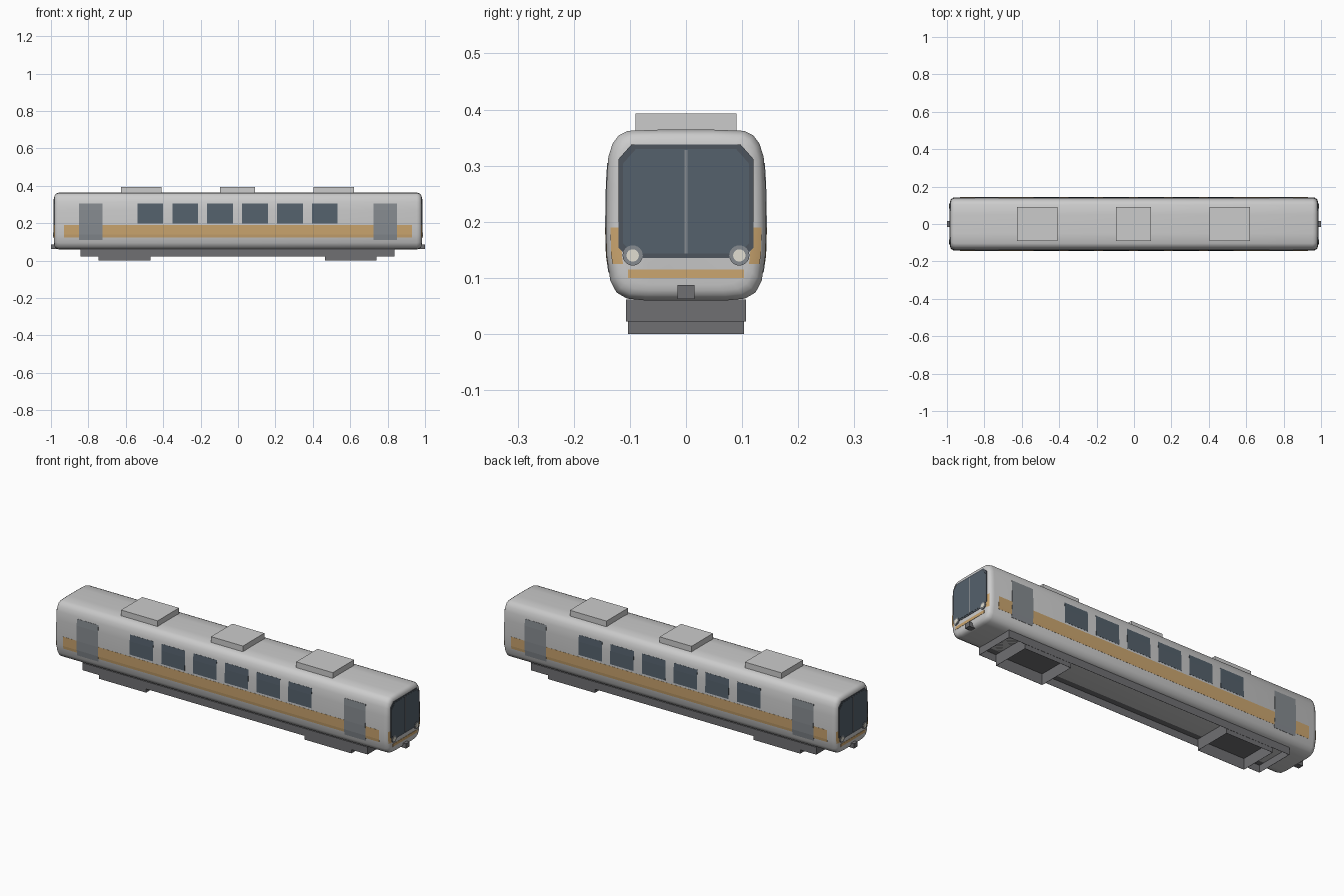
import bpy, bmesh, math

if "Cube" in bpy.data.objects:
    bpy.data.objects.remove(bpy.data.objects["Cube"])


def mat(name, c):
    m = bpy.data.materials.new(name)
    m.diffuse_color = (*c, 1)
    m.use_nodes = True
    m.node_tree.nodes["Principled BSDF"].inputs["Base Color"].default_value = m.diffuse_color
    return m


GLASS = mat("glass", (0.09, 0.12, 0.15))
FRAME = mat("frame", (0.075, 0.09, 0.11))
ORANGE = mat("orange", (0.6, 0.38, 0.16))
DOOR = mat("door_grey", (0.24, 0.26, 0.28))
DARK = mat("dark_grey", (0.16, 0.16, 0.17))
LAMP = mat("lamp", (0.75, 0.73, 0.64))


def finish(name, bm, material=None, smooth=False):
    bmesh.ops.recalc_face_normals(bm, faces=bm.faces)
    me = bpy.data.meshes.new(name)
    bm.to_mesh(me)
    bm.free()
    ob = bpy.data.objects.new(name, me)
    bpy.context.collection.objects.link(ob)
    if material:
        me.materials.append(material)
    if smooth:
        bpy.ops.object.select_all(action='DESELECT')
        ob.select_set(True)
        bpy.context.view_layer.objects.active = ob
        bpy.ops.object.shade_smooth_by_angle(angle=math.radians(35))
    return ob


def loft(name, rings, material=None, smooth=False, caps=True, closed=True):
    bm = bmesh.new()
    vs = [[bm.verts.new(p) for p in r] for r in rings]
    n = len(vs[0])
    for a, b in zip(vs, vs[1:]):
        for i in range(n if closed else n - 1):
            j = (i + 1) % n
            bm.faces.new((a[i], a[j], b[j], b[i]))
    if caps:
        bm.faces.new(vs[0])
        bm.faces.new(vs[-1])
    return finish(name, bm, material, smooth)


def prism(name, yz, x0, x1, material=None, smooth=False):
    return loft(name, [[(x, y, z) for y, z in yz] for x in (x0, x1)], material, smooth)


def box(name, x0, x1, y0, y1, z0, z1, material=None):
    return prism(name, [(y0, z0), (y1, z0), (y1, z1), (y0, z1)], x0, x1, material)


# Skirt: thin-walled box, open underneath
def open_box(name, x0, x1, y, z0, z1, material, t=0.001):
    def rect(i, z):
        return [(x0 + i, -y + i, z), (x1 - i, -y + i, z), (x1 - i, y - i, z), (x0 + i, y - i, z)]
    loft(name, [rect(0, z1), rect(0, z0), rect(t, z0), rect(t, z1 - t)], material)


# Body cross-section (half) and rounded ends (x, inset)
HALF = [(0.075, 0.06), (0.105, 0.063), (0.124, 0.074), (0.135, 0.095), (0.1415, 0.14),
        (0.143, 0.19), (0.1415, 0.27), (0.1385, 0.315), (0.131, 0.339), (0.12, 0.354),
        (0.104, 0.362), (0.05, 0.364)]
PROFILE = HALF + [(-y, z) for y, z in reversed(HALF)]
ENDS = [(0.955, 0), (0.968, 0.003), (0.977, 0.009), (0.981, 0.018), (0.983, 0.028)]
ZC = 0.2125


def ring(x, d):
    ky, kz = 1 - d / 0.143, 1 - d / 0.1525
    return [(x, y * ky, ZC + (z - ZC) * kz) for y, z in PROFILE]


loft("car_body", [ring(-x, d) for x, d in reversed(ENDS)] + [ring(x, d) for x, d in ENDS],
     smooth=True)


def side_y(z):
    for (y0, z0), (y1, z1) in zip(HALF, HALF[1:]):
        if z0 <= z <= z1:
            return y0 + (y1 - y0) * (z - z0) / (z1 - z0)


def heights(z0, z1):
    return [z0] + [z for _, z in HALF if z0 < z < z1] + [z1]


# Thin panel following the curved side
def side_panel(name, s, x0, x1, z0, z1, material, off=0.0007):
    zs = heights(z0, z1)
    yz = [(s * (side_y(z) + off), z) for z in zs]
    yz += [(s * (side_y(z) - 0.003), z) for z in reversed(zs)]
    prism(name, yz, x0, x1, material)


for s in (-1, 1):
    side_panel("side_stripe", s, -0.93, 0.93, 0.125, 0.19, ORANGE)
    for i in range(6):
        c = -0.469 + i * 0.1866
        side_panel("side_window", s, c - 0.069, c + 0.069, 0.2, 0.305, GLASS)
    for c in (-0.787, 0.787):
        side_panel("side_door", s, c - 0.063, c + 0.063, 0.11, 0.305, DOOR, 0.0013)


def disc(name, x, y, z, r, depth, material):
    pts = [(y + r * math.cos(a * math.tau / 24), z + r * math.sin(a * math.tau / 24))
           for a in range(24)]
    prism(name, pts, x - depth / 2, x + depth / 2, material, True)


# Cab ends
def windscreen(name, e, m, x, material):
    h = [(0.1 - m, 0.135 + m), (0.12 - m, 0.153 + m), (0.12 - m, 0.312 - m), (0.097 - m, 0.338 - m)]
    prism(name, h + [(-y, z) for y, z in reversed(h)], e * 0.976, e * x, material)


for e in (-1, 1):
    windscreen("windscreen_frame", e, 0, 0.9845, FRAME)
    windscreen("windscreen_glass", e, 0.008, 0.9855, GLASS)
    box("windscreen_divider", e * 0.98, e * 0.987, -0.003, 0.003, 0.143, 0.328, DOOR)
    box("end_stripe", e * 0.975, e * 0.9845, -0.103, 0.103, 0.1, 0.115, ORANGE)
    box("coupler", e * 0.96, e * 1.0, -0.015, 0.015, 0.062, 0.087, DARK)
    for s in (-1, 1):
        disc("headlight_rim", e * 0.98, s * 0.095, 0.14, 0.018, 0.014, DOOR)
        disc("headlight_lamp", e * 0.981, s * 0.095, 0.14, 0.011, 0.014, LAMP)
        # stripe wrapping round the body corner
        rows = [[(e * (x + 0.0008), s * (side_y(z) - d + 0.0008), z) for z in heights(0.125, 0.19)]
                for x, d in ENDS[2:]]
        loft("corner_stripe", rows, ORANGE, True, caps=False, closed=False)

# Underframe, bogies and roof units
open_box("underframe", -0.842, 0.838, 0.107, 0.022, 0.061, DARK)
for c in (-0.607, 0.602):
    open_box("bogie", c - 0.138, c + 0.138, 0.103, 0, 0.059, DARK)
for c, w in ((-0.518, 0.108), (-0.002, 0.094), (0.513, 0.108)):
    box("roof_unit", c - w, c + w, -0.09, 0.09, 0.358, 0.393)
